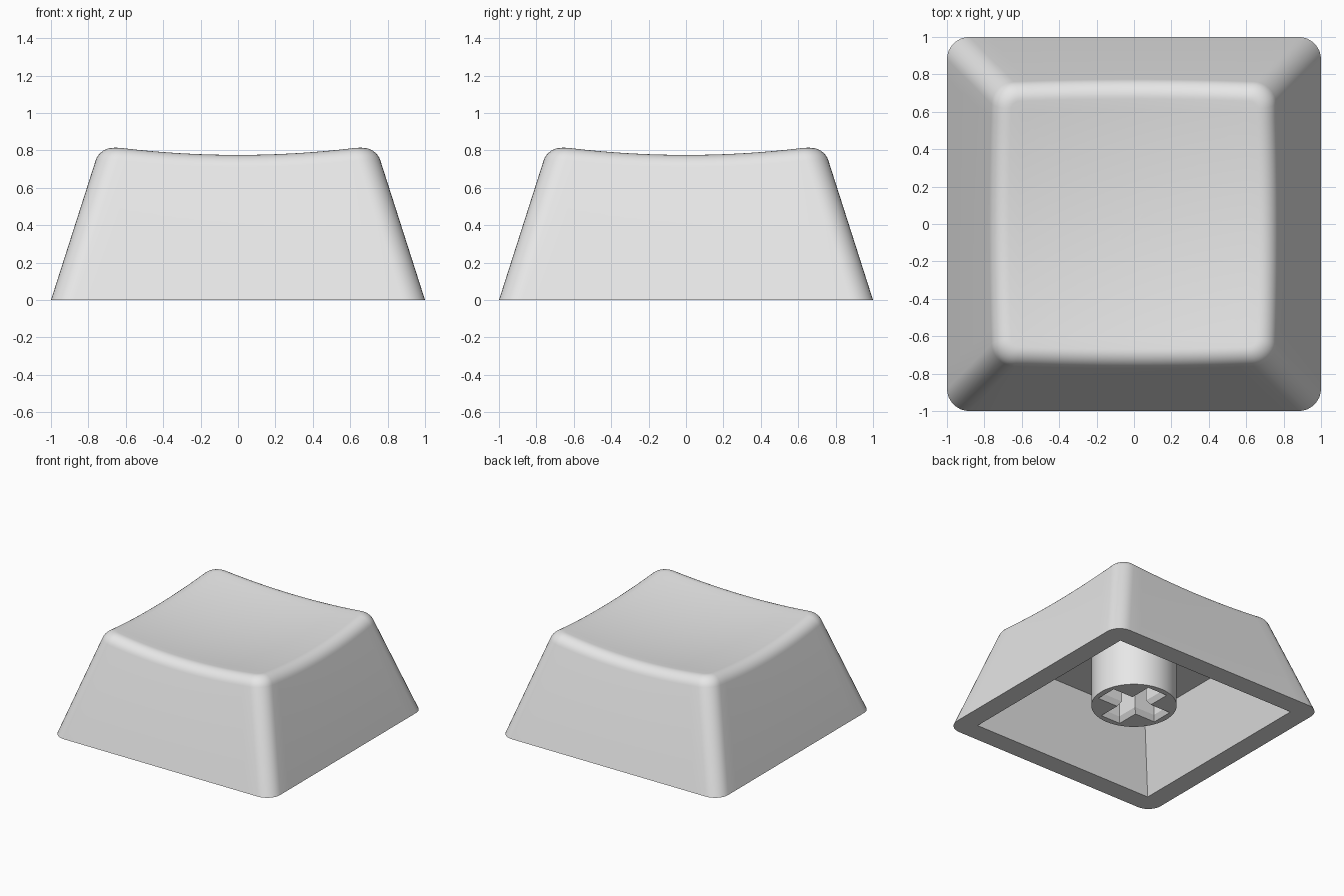
import bpy, bmesh, math

if "Cube" in bpy.data.objects:
    bpy.data.objects.remove(bpy.data.objects["Cube"])

TAPER = 0.32                      # inward lean of the walls per unit of height
CORNER = 0.12                     # plan radius of the vertical corners
FILLET = 0.08                     # setback of the rounded top rim
CEILING = 0.55                    # height of the hollow underneath

grey = bpy.data.materials.new("light_grey")
grey.diffuse_color = (0.8, 0.8, 0.8, 1)
grey.use_nodes = True
grey.node_tree.nodes["Principled BSDF"].inputs["Base Color"].default_value = grey.diffuse_color


def finish(bm, name):
    bmesh.ops.recalc_face_normals(bm, faces=bm.faces)
    mesh = bpy.data.meshes.new(name)
    bm.to_mesh(mesh)
    bm.free()
    mesh.materials.append(grey)
    obj = bpy.data.objects.new(name, mesh)
    bpy.context.collection.objects.link(obj)
    bpy.ops.object.select_all(action='DESELECT')
    obj.select_set(True)
    bpy.context.view_layer.objects.active = obj
    bpy.ops.object.shade_smooth_by_angle(angle=math.radians(30))
    return obj


def bridge(bm, a, b):
    for i in range(len(a)):
        j = (i + 1) % len(a)
        bm.faces.new((a[i], a[j], b[j], b[i]))


def dish(x, y):
    return 0.73 + 0.1 * (x * x + y * y)


# Plan outline: (point on a unit square, outward normal) around four sides
outline = []
for q in range(4):
    c, s = round(math.cos(q * math.pi / 2)), round(math.sin(q * math.pi / 2))
    part = [((1, -1 + 2 * k / 16), (1, 0)) for k in range(1, 16)]
    for k in range(9):
        a = math.pi / 2 * k / 8
        part.append(((1, 1), (math.cos(a), math.sin(a))))
    for u, n in part:
        outline.append(((u[0] * c - u[1] * s, u[0] * s + u[1] * c),
                        (n[0] * c - n[1] * s, n[0] * s + n[1] * c)))


def plan(i, half, r):
    u, n = outline[i]
    return [u[k] * (half - r) + n[k] * r for k in (0, 1)]


def rim(i):
    """Three control points of the rounded rim: wall, sharp corner, dish."""
    z = 0.8
    for _ in range(6):
        z = dish(*plan(i, 1 - TAPER * z, CORNER))
    half = 1 - TAPER * z
    za = z - 0.95 * FILLET
    c = plan(i, half - FILLET, CORNER - FILLET)
    return (plan(i, 1 - TAPER * za, CORNER) + [za],
            plan(i, half, CORNER) + [z], c + [dish(*c)])


# Cap: outer walls, rounded rim, dished top and hollow underside
bm = bmesh.new()
count = range(len(outline))
rims = [rim(i) for i in count]
base = [bm.verts.new(plan(i, 1, CORNER) + [0]) for i in count]
last = base
for k in range(9):
    t = k / 8
    w = ((1 - t) ** 2, 2 * 0.77 * t * (1 - t), t * t)
    ring = [bm.verts.new([sum(w[m] * p[m][d] for m in range(3)) / sum(w)
                          for d in range(3)]) for p in rims]
    bridge(bm, last, ring)
    last = ring
for k in range(11, 0, -1):
    ring = []
    for p in rims:
        x, y = p[2][0] * k / 12, p[2][1] * k / 12
        ring.append(bm.verts.new((x, y, dish(x, y))))
    bridge(bm, last, ring)
    last = ring
centre = bm.verts.new((0, 0, dish(0, 0)))
for i in count:
    bm.faces.new((last[i], last[(i + 1) % len(last)], centre))

last = base
for half, z in ((0.836, 0), (0.836 - TAPER * CEILING, CEILING)):
    ring = []
    for i in count:
        x, y = plan(i, 1, CORNER)
        f = half / max(abs(x), abs(y))
        ring.append(bm.verts.new((x * f, y * f, z)))
    bridge(bm, last, ring)
    last = ring
bm.faces.new(last)
finish(bm, "cap")

# Stem: round post with a chamfered cross-shaped socket
bm = bmesh.new()


def loop(points, z):
    return [bm.verts.new((x, y, z)) for x, y in points]


def cross(a, w):
    pts = []
    for q in range(4):
        c, s = round(math.cos(q * math.pi / 2)), round(math.sin(q * math.pi / 2))
        pts += [(x * c - y * s, x * s + y * c) for x, y in ((a, -w), (a, w), (w, w))]
    return pts


circle = [(0.322 * math.cos(k * math.tau / 64), 0.322 * math.sin(k * math.tau / 64))
          for k in range(64)]
low = 0.115
outer, top = loop(circle, low), loop(circle, CEILING + 0.01)
mouth = loop(cross(0.275, 0.09), low)
throat = loop(cross(0.25, 0.065), low + 0.04)
floor = loop(cross(0.25, 0.065), low + 0.38)
bridge(bm, outer, top)
bridge(bm, mouth, throat)
bridge(bm, throat, floor)
bm.faces.new(top)
bm.faces.new(floor)
edges = [bm.edges.get((r[i], r[(i + 1) % len(r)]))
         for r in (outer, mouth) for i in range(len(r))]
bmesh.ops.triangle_fill(bm, edges=edges, use_beauty=True, use_dissolve=False)
finish(bm, "stem")
